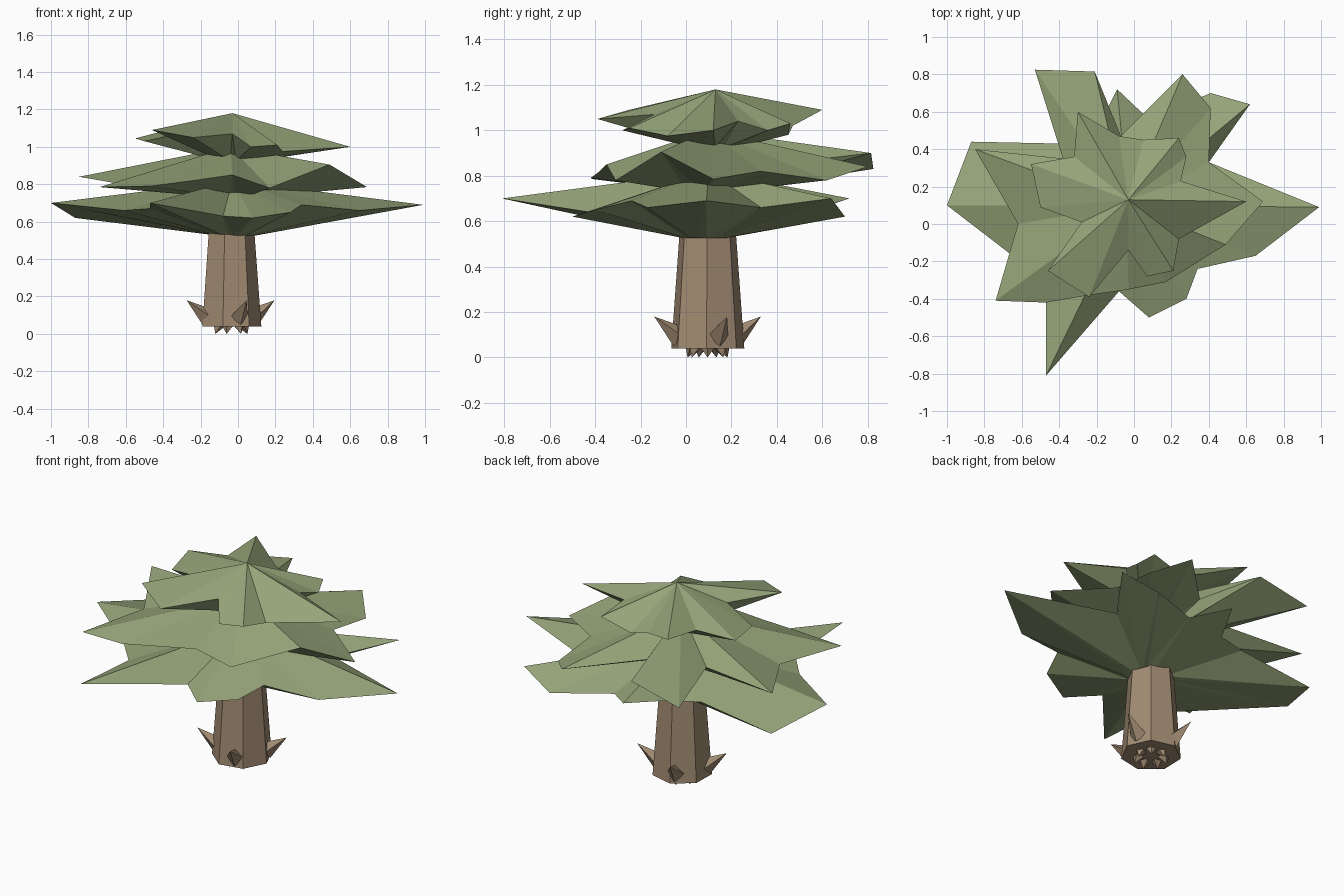
import bpy, bmesh
from math import sin, cos, pi, atan2
from mathutils import Vector, Matrix

if "Cube" in bpy.data.objects:
    bpy.data.objects.remove(bpy.data.objects["Cube"])

def material(name, rgb):
    m = bpy.data.materials.new(name)
    m.diffuse_color = (*rgb, 1)
    m.use_nodes = True
    m.node_tree.nodes["Principled BSDF"].inputs["Base Color"].default_value = m.diffuse_color
    return m

GREEN = material("foliage", (0.30, 0.37, 0.19))
BROWN = material("bark", (0.36, 0.26, 0.17))

def make(name, bm, mat):
    bmesh.ops.recalc_face_normals(bm, faces=bm.faces)
    me = bpy.data.meshes.new(name)
    bm.to_mesh(me)
    bm.free()
    me.materials.append(mat)
    ob = bpy.data.objects.new(name, me)
    bpy.context.collection.objects.link(ob)

def canopy(name, apex, base, rim, r=0.1):
    """Jagged rim joined to an apex above and a small ring below."""
    bm = bmesh.new()
    top = bm.verts.new(apex)
    outer = [bm.verts.new(p) for p in rim]
    inner = []
    for p in rim:
        a = atan2(p[1] - base[1], p[0] - base[0])
        inner.append(bm.verts.new((base[0] + r * cos(a), base[1] + r * sin(a), base[2])))
    for i in range(len(rim)):
        j = (i + 1) % len(rim)
        bm.faces.new((top, outer[i], outer[j]))
        bm.faces.new((outer[i], inner[i], outer[j]))
        bm.faces.new((inner[i], inner[j], outer[j]))
    bm.faces.new(inner)
    make(name, bm, GREEN)

# Three irregular foliage tiers
canopy("lower_foliage", (-0.03, 0.1, 0.82), (-0.01, 0.09, 0.525), [
    (0.99, 0.09, 0.69), (0.40, 0.33, 0.66), (0.62, 0.64, 0.70), (0.41, 0.70, 0.62),
    (0.08, 0.56, 0.65), (-0.09, 0.72, 0.70), (-0.20, 0.50, 0.66), (-0.40, 0.43, 0.68),
    (-0.87, 0.44, 0.62), (-1.0, 0.10, 0.70), (-0.61, -0.20, 0.66), (-0.47, -0.36, 0.67),
    (-0.47, -0.81, 0.70), (-0.08, -0.36, 0.63), (0.08, -0.50, 0.62), (0.28, -0.40, 0.65),
    (0.34, -0.24, 0.69), (0.65, -0.17, 0.66)])
canopy("middle_foliage", (-0.04, 0.1, 1.0), (0.0, 0.1, 0.73), [
    (0.69, 0.12, 0.785), (0.40, 0.33, 0.82), (0.41, 0.62, 0.78), (0.26, 0.80, 0.84),
    (-0.07, 0.47, 0.86), (-0.21, 0.815, 0.90), (-0.53, 0.825, 0.83), (-0.38, 0.35, 0.85),
    (-0.85, 0.40, 0.84), (-0.62, 0.0, 0.80), (-0.74, -0.41, 0.785), (-0.47, -0.42, 0.79),
    (-0.24, -0.38, 0.82), (-0.03, -0.35, 0.85), (0.17, -0.31, 0.78), (0.49, -0.11, 0.905)])
canopy("upper_foliage", (-0.03, 0.13, 1.18), (0.0, 0.13, 0.925), [
    (0.60, 0.12, 1.0), (0.25, 0.23, 1.04), (0.28, 0.36, 1.0), (0.24, 0.46, 1.03),
    (0.05, 0.45, 0.98), (-0.08, 0.47, 1.02), (-0.30, 0.60, 1.09), (-0.32, 0.36, 1.06),
    (-0.55, 0.32, 1.045), (-0.50, 0.09, 1.03), (-0.28, 0.01, 1.08), (-0.46, -0.25, 1.09),
    (-0.24, -0.39, 1.05), (-0.03, -0.14, 1.07), (0.07, -0.28, 1.0), (0.21, -0.25, 1.01),
    (0.24, -0.08, 0.975)])

# Tapered trunk
CX, CY = -0.04, 0.095
bm = bmesh.new()
bmesh.ops.create_cone(bm, cap_ends=True, segments=7, radius1=0.165, radius2=0.125, depth=0.54,
                      matrix=Matrix.Translation((CX, CY, 0.31)) @ Matrix.Rotation(0.2, 4, 'Z'))
make("trunk", bm, BROWN)

def spike(bm, centre, tip, r):
    """Four-sided thorn from a base centre to a tip."""
    c, t = Vector(centre), Vector(tip)
    d = t - c
    rot = d.to_track_quat('Z', 'Y').to_matrix().to_4x4()
    bmesh.ops.create_cone(bm, cap_ends=True, segments=4, radius1=r, radius2=0, depth=d.length,
                          matrix=Matrix.Translation((c + t) / 2) @ rot)

# Thorns around the foot
bm = bmesh.new()
for i in range(4):
    a = -1.22 + i * pi / 2
    spike(bm, (CX + 0.13 * cos(a), CY + 0.13 * sin(a), 0.09),
          (CX + 0.25 * cos(a), CY + 0.25 * sin(a), 0.18), 0.05)
make("thorns", bm, BROWN)

# Little root nubs under the trunk
bm = bmesh.new()
for i in range(7):
    a = i * 2 * pi / 7
    spike(bm, (CX + 0.07 * cos(a), CY + 0.07 * sin(a), 0.05),
          (CX + 0.09 * cos(a), CY + 0.09 * sin(a), 0.0), 0.035)
make("root_nubs", bm, BROWN)
